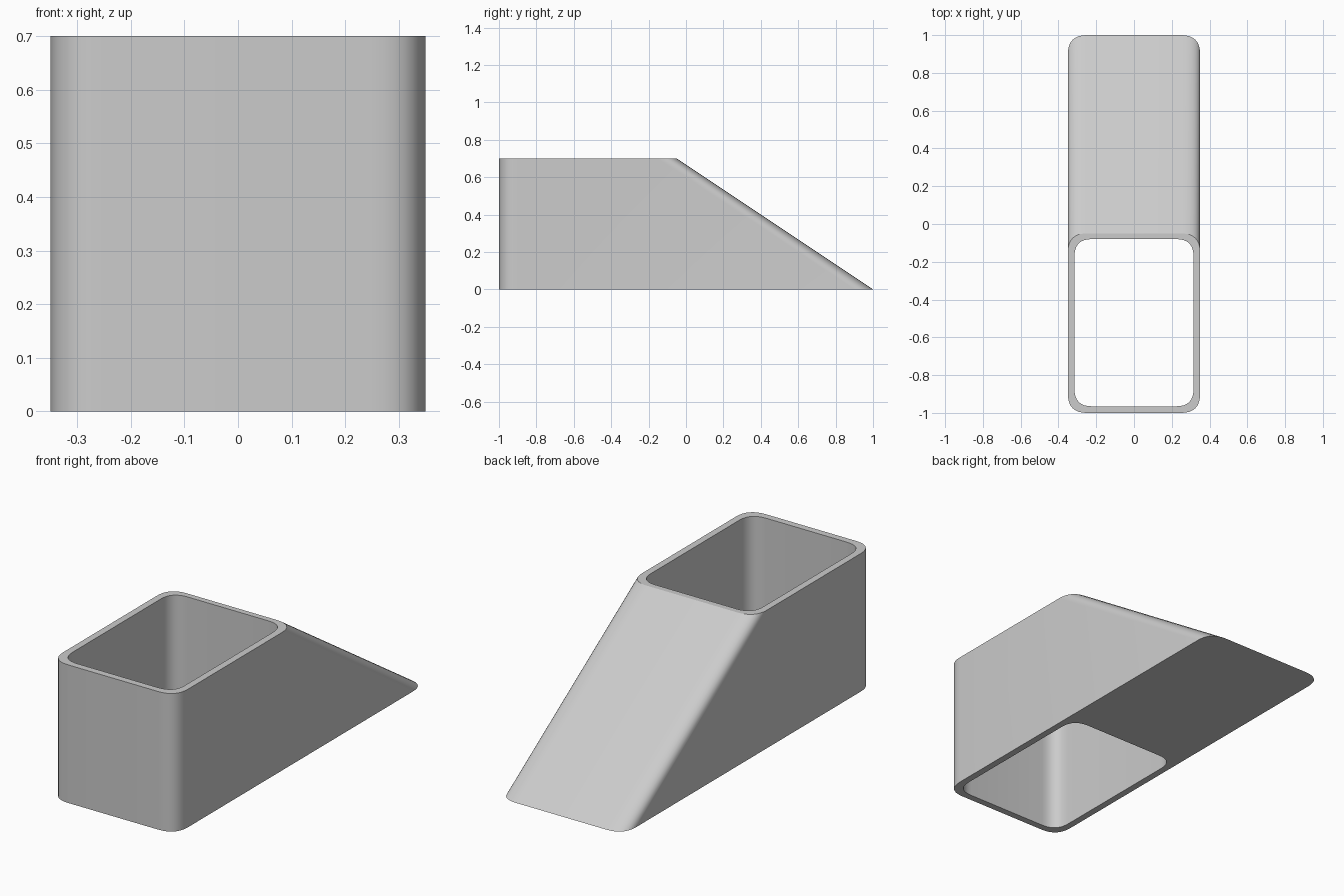
import bpy, bmesh, math

if "Cube" in bpy.data.objects:
    bpy.data.objects.remove(bpy.data.objects["Cube"])

SEG = 8  # segments per rounded corner


def rounded_rect(hx, y0, y1, size):
    """Counter-clockwise outline with soft curved corners."""
    pts = []
    corners = [(hx, y0, (-1, 0), (0, 1)), (hx, y1, (0, -1), (-1, 0)),
               (-hx, y1, (1, 0), (0, -1)), (-hx, y0, (0, 1), (1, 0))]
    for cx, cy, a, b in corners:
        for i in range(SEG + 1):
            t = i / SEG
            wa, wb = size * (1 - t) ** 2, size * t ** 2
            pts.append((cx + a[0] * wa + b[0] * wb, cy + a[1] * wa + b[1] * wb))
    return pts


bm = bmesh.new()


def ring(outline, z):
    return [bm.verts.new((x, y, z)) for x, y in outline]


# Outer wall tapers from a long base to a short rim; the shaft runs straight through
shaft = rounded_rect(0.315, -0.965, -0.08, 0.09)
rings = [ring(rounded_rect(0.35, -1.0, 1.0, 0.1), 0.0),
         ring(rounded_rect(0.35, -1.0, -0.05, 0.1), 0.7),
         ring(shaft, 0.7),
         ring(shaft, 0.0)]

# Outer wall, rim, shaft wall and underside
for k in range(4):
    lo, hi = rings[k], rings[(k + 1) % 4]
    n = len(lo)
    for i in range(n):
        j = (i + 1) % n
        bm.faces.new((lo[i], lo[j], hi[j], hi[i]))
bmesh.ops.recalc_face_normals(bm, faces=bm.faces)

mesh = bpy.data.meshes.new("sloped_chute")
bm.to_mesh(mesh)
bm.free()
chute = bpy.data.objects.new("sloped_chute", mesh)
bpy.context.collection.objects.link(chute)
bpy.context.view_layer.objects.active = chute
chute.select_set(True)
bpy.ops.object.shade_smooth_by_angle(angle=math.radians(30))
